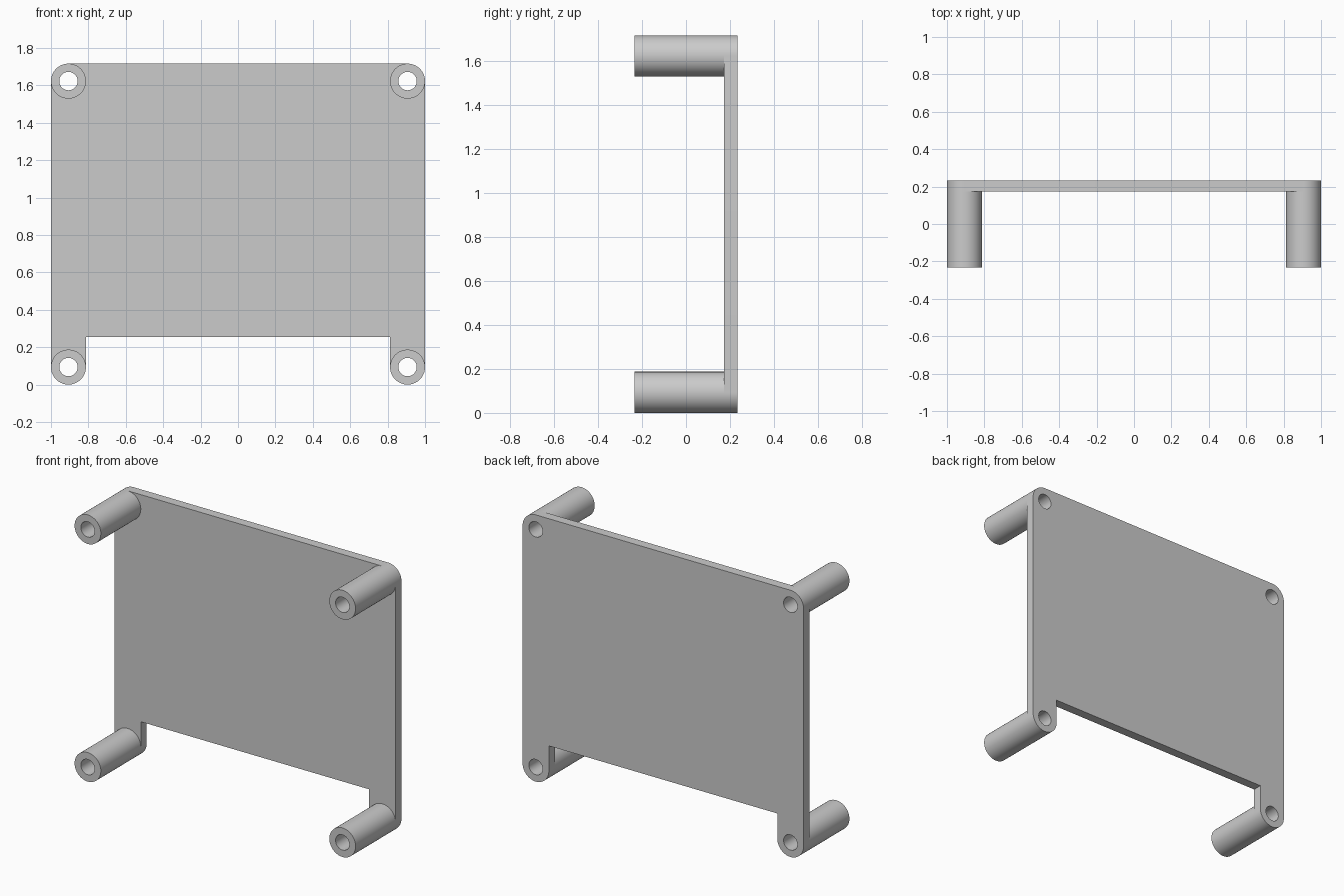
import bpy
import bmesh
from math import cos, sin, pi, radians

default = bpy.data.objects.get("Cube")
if default:
    bpy.data.objects.remove(default, do_unlink=True)

# Main dimensions
HEIGHT = 1.716
POST_R, HOLE_R = 0.0935, 0.049
CX = 1 - POST_R
Z_LOW, Z_HIGH = POST_R, HEIGHT - POST_R
FRONT, PLATE_FRONT, BACK = -0.233, 0.173, 0.233
NOTCH_Z = 0.255
NOTCH_X = 1 - 2 * POST_R

grey = bpy.data.materials.new("light grey")
grey.use_nodes = True
colour = (0.6, 0.6, 0.6, 1)
grey.diffuse_color = colour
grey.node_tree.nodes["Principled BSDF"].inputs["Base Color"].default_value = colour


def arc(x, z, r, start, end, steps):
    angles = [radians(start + (end - start) * i / steps) for i in range(steps + 1)]
    return [(x + r * cos(a), z + r * sin(a)) for a in angles]


def circle(x, z, r, steps=64):
    return arc(x, z, r, 0, 360, steps)[:-1]


def extrude_profile(name, loops, y0, y1):
    """Filled x-z outline with holes, extruded from y0 to y1."""
    curve = bpy.data.curves.new(name, "CURVE")
    curve.dimensions = "2D"
    curve.fill_mode = "BOTH"
    curve.extrude = (y1 - y0) / 2
    for loop in loops:
        spline = curve.splines.new("POLY")
        spline.points.add(len(loop) - 1)
        for point, (x, z) in zip(spline.points, loop):
            point.co = (x, z, 0, 1)
        spline.use_cyclic_u = True
    obj = bpy.data.objects.new(name, curve)
    bpy.context.collection.objects.link(obj)
    obj.rotation_euler.x = pi / 2
    obj.location.y = (y0 + y1) / 2

    bpy.ops.object.select_all(action="DESELECT")
    obj.select_set(True)
    bpy.context.view_layer.objects.active = obj
    bpy.ops.object.convert(target="MESH")
    obj = bpy.context.object
    obj.name = name
    bm = bmesh.new()
    bm.from_mesh(obj.data)
    bmesh.ops.remove_doubles(bm, verts=bm.verts, dist=0.0001)
    bmesh.ops.recalc_face_normals(bm, faces=bm.faces)
    bm.to_mesh(obj.data)
    bm.free()
    obj.data.materials.clear()
    obj.data.materials.append(grey)
    bpy.ops.object.shade_smooth_by_angle(angle=radians(30))
    return obj


corners = {
    "lower_right": (-CX, Z_LOW), "lower_left": (CX, Z_LOW),
    "upper_right": (-CX, Z_HIGH), "upper_left": (CX, Z_HIGH),
}

# Back plate: rounded corners, two legs either side of the bottom notch
half = ([(NOTCH_X, NOTCH_Z)]
        + arc(CX, Z_LOW, POST_R, 180, 360, 32)
        + arc(CX, Z_HIGH, POST_R, 0, 90, 16))
outline = half + [(-x, z) for x, z in reversed(half)]
holes = [circle(x, z, HOLE_R) for x, z in corners.values()]
extrude_profile("back_plate", [outline] + holes, PLATE_FRONT, BACK)

# Hollow standoff posts
for place, (x, z) in corners.items():
    extrude_profile(place + "_post", [circle(x, z, POST_R), circle(x, z, HOLE_R)],
                    FRONT, PLATE_FRONT)
